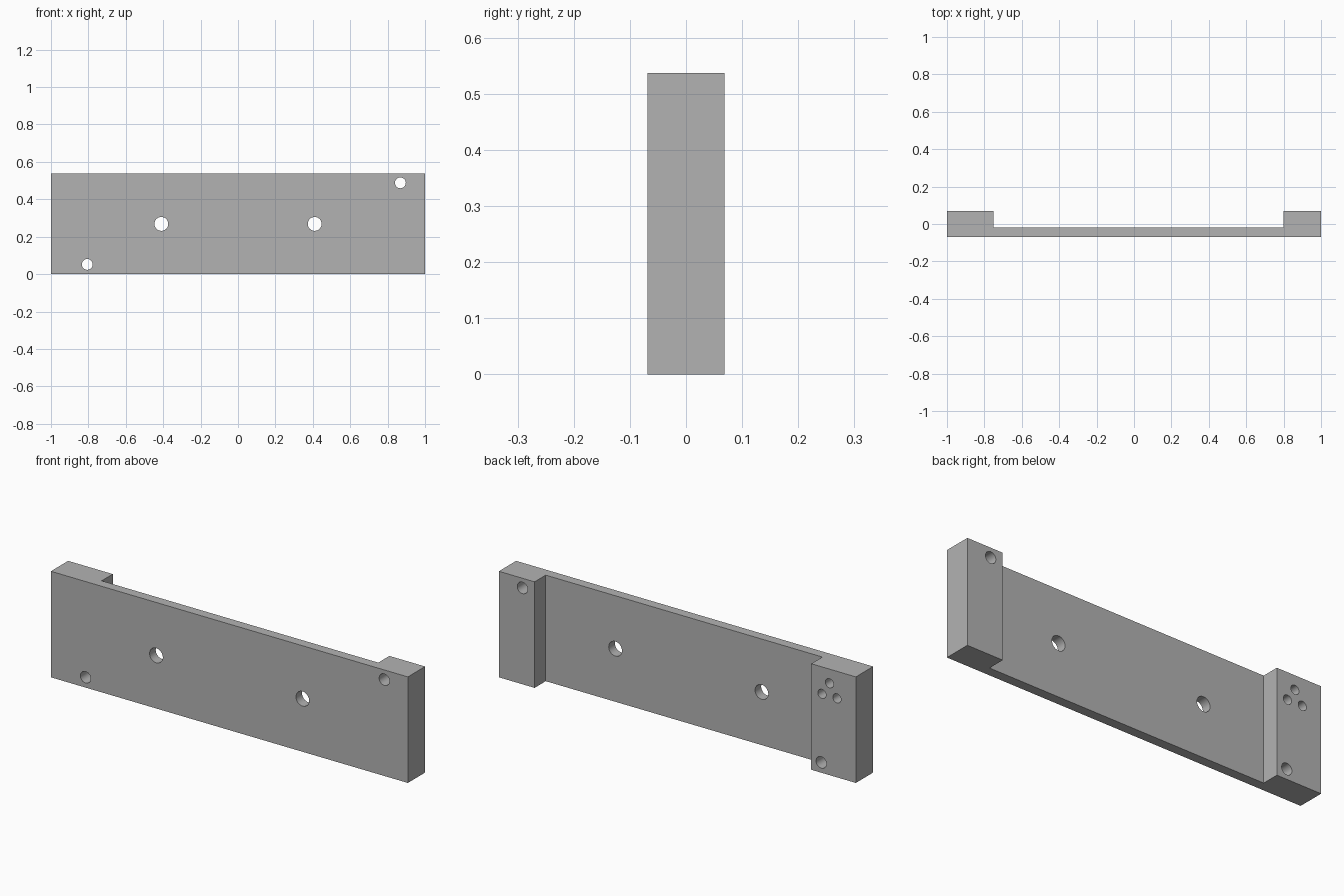
import bpy
import bmesh
import math

default_cube = bpy.data.objects.get("Cube")
if default_cube:
    bpy.data.objects.remove(default_cube, do_unlink=True)

HEIGHT = 0.537
FRONT, WEB, BACK = -0.069, -0.02, 0.069

grey = bpy.data.materials.new("plain grey")
grey.use_nodes = True
grey.diffuse_color = (0.45, 0.45, 0.45, 1)
grey.node_tree.nodes["Principled BSDF"].inputs["Base Color"].default_value = grey.diffuse_color

# Plate with a raised block at each end: a plan profile extruded upward
profile = [(-1, FRONT), (1, FRONT), (1, BACK), (0.8, BACK),
           (0.8, WEB), (-0.75, WEB), (-0.75, BACK), (-1, BACK)]
bm = bmesh.new()
base = bm.faces.new([bm.verts.new((x, y, 0)) for x, y in profile])
extruded = bmesh.ops.extrude_face_region(bm, geom=[base])
top = [v for v in extruded["geom"] if isinstance(v, bmesh.types.BMVert)]
bmesh.ops.translate(bm, verts=top, vec=(0, 0, HEIGHT))
bmesh.ops.recalc_face_normals(bm, faces=bm.faces)
mesh = bpy.data.meshes.new("mounting_plate")
bm.to_mesh(mesh)
bm.free()
mesh.materials.append(grey)
plate = bpy.data.objects.new("mounting_plate", mesh)
bpy.context.collection.objects.link(plate)


def drill(name, x, z, radius, y_start=-0.2, y_end=0.2):
    """Cut a round hole along y between the two depths."""
    bpy.ops.mesh.primitive_cylinder_add(
        vertices=48, radius=radius, depth=y_end - y_start,
        location=(x, (y_start + y_end) / 2, z), rotation=(math.pi / 2, 0, 0))
    cutter = bpy.context.object
    cutter.name = name
    cutter.hide_render = True
    cutter.data.materials.append(grey)
    cut = plate.modifiers.new(name, 'BOOLEAN')
    cut.operation = 'DIFFERENCE'
    cut.solver = 'EXACT'
    cut.object = cutter
    bpy.ops.object.select_all(action='DESELECT')
    plate.select_set(True)
    bpy.context.view_layer.objects.active = plate
    bpy.ops.object.modifier_apply(modifier=cut.name)
    bpy.data.objects.remove(cutter, do_unlink=True)


# Two large holes through the thin web
for x in (-0.41, 0.41):
    drill("web_hole", x, HEIGHT / 2, 0.037)

# One hole through each end block, at opposite corners
drill("lower_block_hole", -0.806, 0.052, 0.029)
drill("upper_block_hole", 0.868, 0.488, 0.029)

# Triangle of blind holes in the back of the wide block
for x, z in ((-0.852, 0.465), (-0.81, 0.4), (-0.894, 0.4)):
    drill("blind_hole", x, z, 0.023, y_start=-0.02)

bpy.ops.object.shade_smooth_by_angle(angle=math.radians(30))
